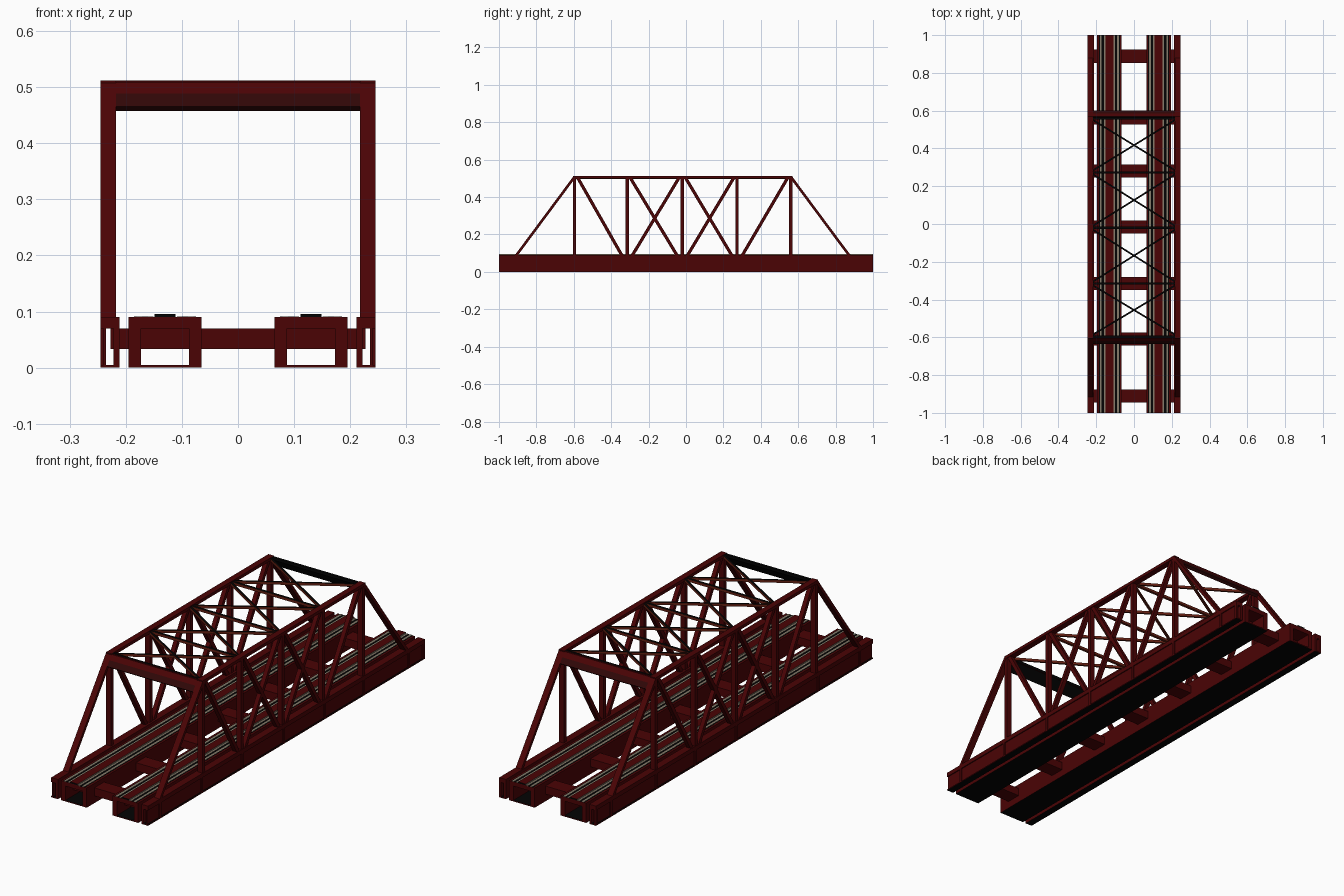
import bpy, bmesh
from mathutils import Vector, Matrix

if "Cube" in bpy.data.objects:
    bpy.data.objects.remove(bpy.data.objects["Cube"])


def material(name, rgb):
    m = bpy.data.materials.new(name)
    m.diffuse_color = (*rgb, 1)
    m.use_nodes = True
    m.node_tree.nodes["Principled BSDF"].inputs["Base Color"].default_value = m.diffuse_color
    return m


RED = material("dark red steel", (0.07, 0.001, 0.0015))
SHADE = material("deep red steel", (0.03, 0.002, 0.002))
RUST = material("rusty red brace", (0.13, 0.014, 0.006))
BLACK = material("black", (0.001, 0.001, 0.001))
GREY = material("olive grey rail", (0.24, 0.20, 0.145))


def box(bm, x, y, z):
    """Box from three (low, high) ranges."""
    size = [abs(r[1] - r[0]) for r in (x, y, z)]
    mid = Vector([(r[0] + r[1]) / 2 for r in (x, y, z)])
    bmesh.ops.create_cube(bm, size=1, matrix=Matrix.Translation(mid) @ Matrix.Diagonal((*size, 1)))


def bar(bm, a, b, w, t, side=(1, 0, 0)):
    """Straight bar from a to b, w wide along side, t thick."""
    a, b = Vector(a), Vector(b)
    d = b - a
    zz = d.normalized()
    xx = (Vector(side) - zz * Vector(side).dot(zz)).normalized()
    yy = zz.cross(xx)
    rot = Matrix((xx, yy, zz)).transposed().to_4x4()
    m = Matrix.Translation((a + b) / 2) @ rot @ Matrix.Diagonal((w, t, d.length, 1))
    bmesh.ops.create_cube(bm, size=1, matrix=m)


def finish(bm, name, mats, rule=None):
    """Make an object; rule(normal, centre) picks the material of each face."""
    me = bpy.data.meshes.new(name)
    bmesh.ops.recalc_face_normals(bm, faces=bm.faces)
    for m in mats:
        me.materials.append(m)
    if rule:
        for f in bm.faces:
            f.material_index = rule(f.normal, f.calc_center_median())
    bm.to_mesh(me)
    bm.free()
    ob = bpy.data.objects.new(name, me)
    bpy.context.collection.objects.link(ob)


def black_floor(n, c):
    return int(abs(n.z) > 0.9 and c.z < 0.006)


ENDS = (-1, 1)
POSTS = [-0.596, -0.315, -0.02, 0.273, 0.561]
BEAMS = [-0.91, -0.609, -0.315, -0.016, 0.28, 0.562, 0.888]
TOP, DECK, XC = 0.505, 0.085, 0.231

for s, side in ((-1, "left"), (1, "right")):
    # hollow edge girder with a recessed, stiffened outer web
    bm = bmesh.new()
    box(bm, (s * 0.211, s * 0.245), ENDS, (0.07, 0.09))
    box(bm, (s * 0.235, s * 0.24), ENDS, (0.005, 0.07))
    box(bm, (s * 0.211, s * 0.222), ENDS, (0.005, 0.07))
    box(bm, (s * 0.211, s * 0.245), ENDS, (0, 0.005))
    for y in BEAMS + [0.994]:
        box(bm, (s * 0.239, s * 0.245), (y - 0.006, y + 0.006), (0.005, 0.07))
    finish(bm, side + "_edge_girder", [RED, BLACK], black_floor)

    # hollow track girder
    c = s * 0.13
    bm = bmesh.new()
    box(bm, (c - 0.065, c + 0.065), ENDS, (0.07, 0.09))
    box(bm, (c - 0.065, c - 0.043), ENDS, (0.005, 0.07))
    box(bm, (c + 0.043, c + 0.065), ENDS, (0.005, 0.07))
    box(bm, (c - 0.065, c + 0.065), ENDS, (0, 0.005))
    finish(bm, side + "_track_girder", [RED, BLACK], black_floor)

    # raised centre plate: red top, black ends, grey sides
    bm = bmesh.new()
    box(bm, (c - 0.019, c + 0.019), ENDS, (0.089, 0.096))
    finish(bm, side + "_track_centre_plate", [RED, BLACK, GREY],
           lambda n, m: 1 if abs(n.y) > 0.9 else 2 if abs(n.x) > 0.9 else 0)

    # rails with a black gap between them
    rails, gaps = bmesh.new(), bmesh.new()
    for k in (-1, 1):
        for lo, hi in ((0.021, 0.030), (0.041, 0.051)):
            box(rails, (c + k * lo, c + k * hi), ENDS, (0.088, 0.0915))
        for lo, hi in ((0.030, 0.041), (0.051, 0.055)):
            box(gaps, (c + k * lo, c + k * hi), ENDS, (0.088, 0.0908))
    finish(rails, side + "_rails", [GREY])
    finish(gaps, side + "_rail_gaps", [BLACK])

    # truss: top chord and sloping end posts
    x = s * XC
    bm = bmesh.new()
    box(bm, (x - 0.014, x + 0.014), (-0.605, 0.57), (0.498, 0.512))
    bar(bm, (x, -0.91, DECK), (x, -0.598, TOP), 0.028, 0.014)
    bar(bm, (x, 0.875, DECK), (x, 0.563, TOP), 0.028, 0.014)
    finish(bm, side + "_top_chord_and_end_posts", [RED])

    # truss: uprights and diagonals, crossed in the two middle panels
    bm = bmesh.new()
    for y in POSTS:
        box(bm, (x - 0.012, x + 0.012), (y - 0.009, y + 0.009), (DECK, TOP))
    for i, (a, b) in enumerate(zip(POSTS, POSTS[1:])):
        if i < 3:
            bar(bm, (x, a + 0.016, TOP), (x, b - 0.026, DECK), 0.02, 0.017)
        if i > 0:
            bar(bm, (x, b - 0.016, TOP), (x, a + 0.026, DECK), 0.02, 0.017)
    finish(bm, side + "_truss_web", [RED])

# floor beams under the deck
bm = bmesh.new()
for y in BEAMS:
    box(bm, (-0.227, 0.227), (y - 0.035, y + 0.035), (0.033, 0.07))
finish(bm, "floor_beams", [RED])

# portal plates in the slope of the end posts: red outside, black inside and on top
for k, y, name in ((-1, -0.598, "front"), (1, 0.563, "back")):
    bm = bmesh.new()
    d = Vector((0, k * 0.595, -0.803))
    start = Vector((0, y, TOP))
    bar(bm, start, start + d * 0.026, 0.434, 0.014)
    bar(bm, start + d * 0.026, start + d * 0.054, 0.434, 0.014)
    box(bm, (-0.217, 0.217), (y - k * 0.009, y + k * 0.002), (0.5, 0.512))
    finish(bm, name + "_portal", [RED, SHADE, BLACK],
           lambda n, c: 2 if n.z > 0.9 or n.y * k < -0.5 else int(c.z < 0.487))

# overhead struts and crossed bracing, black on top
bm = bmesh.new()
for y in POSTS[1:-1]:
    box(bm, (-0.22, 0.22), (y - 0.006, y + 0.006), (0.496, 0.508))
for a, b in zip(POSTS, POSTS[1:]):
    for k in (-1, 1):
        bar(bm, (-0.218 * k, a + 0.01, 0.502), (0.218 * k, b - 0.01, 0.502), 0.012, 0.009, (0, 0, 1))
finish(bm, "overhead_bracing", [RUST, BLACK], lambda n, c: int(n.z > 0.9))
